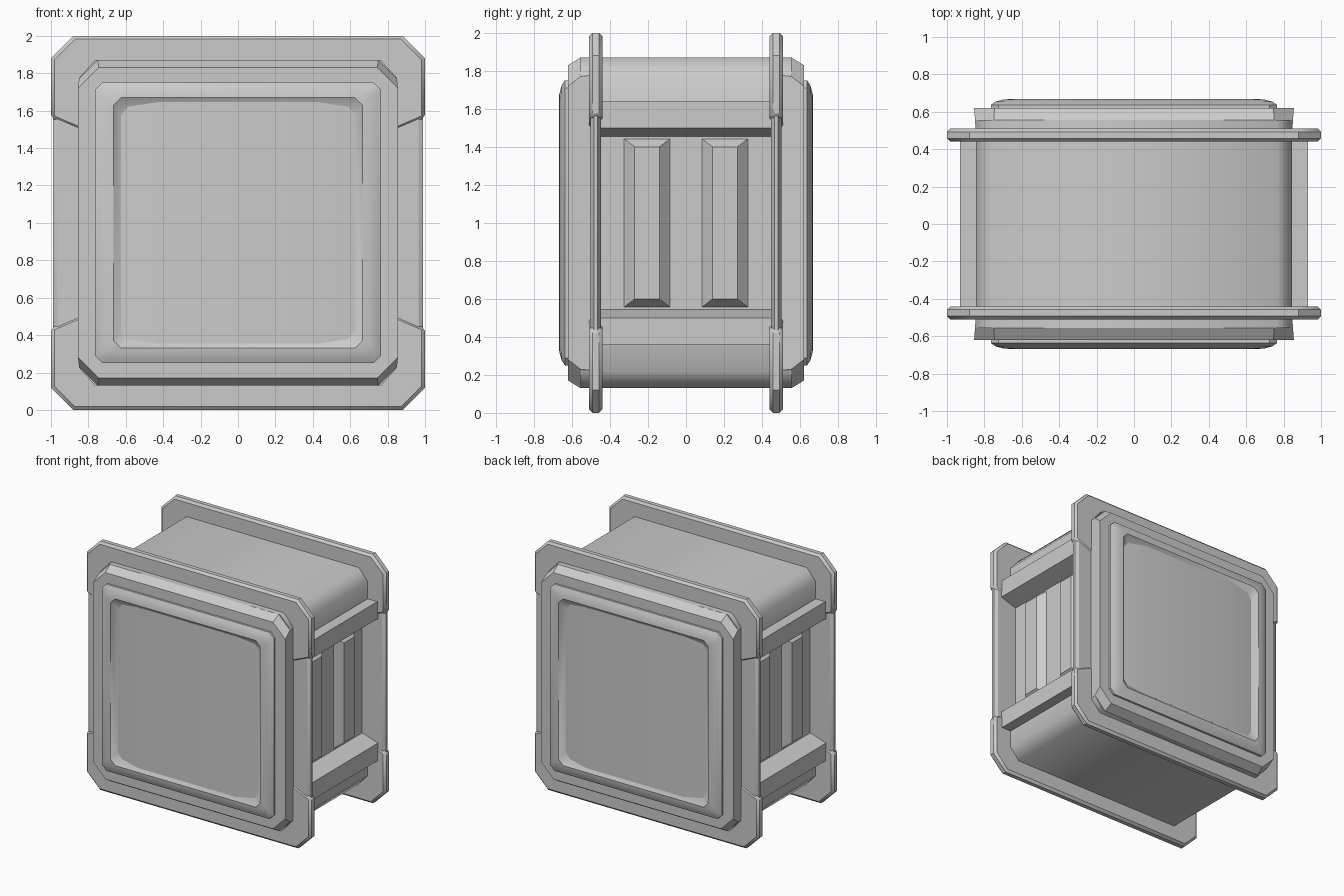
import bpy, bmesh, math

cube = bpy.data.objects.get("Cube")
if cube:
    bpy.data.objects.remove(cube, do_unlink=True)

MID = 1.0  # height of the centre

grey = bpy.data.materials.new("light_grey")
grey.use_nodes = True
grey.diffuse_color = (0.6, 0.6, 0.6, 1)
grey.node_tree.nodes["Principled BSDF"].inputs["Base Color"].default_value = (0.6, 0.6, 0.6, 1)


def loft(name, loops, smooth=25, bevel=0):
    """Skin a series of equal-length loops and cap both ends."""
    bm = bmesh.new()
    rings = [[bm.verts.new(p) for p in loop] for loop in loops]
    n = len(rings[0])
    for a, b in zip(rings, rings[1:]):
        for i in range(n):
            j = (i + 1) % n
            bm.faces.new((a[i], a[j], b[j], b[i]))
    bm.faces.new(rings[0])
    bm.faces.new(rings[-1])
    bmesh.ops.recalc_face_normals(bm, faces=bm.faces)
    mesh = bpy.data.meshes.new(name)
    bm.to_mesh(mesh)
    bm.free()
    mesh.materials.append(grey)
    ob = bpy.data.objects.new(name, mesh)
    bpy.context.collection.objects.link(ob)
    if bevel:
        mod = ob.modifiers.new("edge_bevel", "BEVEL")
        mod.width = bevel
        mod.segments = 1
        mod.limit_method = "ANGLE"
        mod.angle_limit = math.radians(60)
    bpy.ops.object.select_all(action="DESELECT")
    bpy.context.view_layer.objects.active = ob
    ob.select_set(True)
    bpy.ops.object.shade_smooth_by_angle(angle=math.radians(smooth))
    return ob


def octagon(hx, hz, cut, y):
    """Rectangle with cut corners, in the plane at depth y."""
    half = [(hx, -hz + cut), (hx, hz - cut), (hx - cut, hz), (cut - hx, hz)]
    pts = half + [(-x, -z) for x, z in half]
    return [(x, y, MID + z) for x, z in pts]


def prism(name, outline, y0, y1, **kw):
    return loft(name, [[(x, y, z) for x, z in outline] for y in (y0, y1)], **kw)


# Main shell, with a sloped recess along each side
half = [(0.765, -0.87), (0.845, -0.78), (0.845, -0.5), (0.79, -0.455)]
half += [(x, -z) for x, z in reversed(half)]
section = half + [(-x, -z) for x, z in half]
prism("shell", [(x, MID + z) for x, z in section], -0.555, 0.555, smooth=50)

for side, end in ((-1, "front"), (1, "back")):
    # Rim closing the shell
    loft(end + "_rim", [octagon(0.845, 0.87, 0.09, side * 0.47),
                        octagon(0.85, 0.87, 0.1, side * 0.555),
                        octagon(0.855, 0.83, 0.11, side * 0.62)], smooth=20)

    # Rounded door frame with a shallow recess
    frame = [(0.765, 0.75, 0.6), (0.765, 0.75, 0.637), (0.74, 0.725, 0.654),
             (0.70, 0.685, 0.665), (0.665, 0.67, 0.668), (0.625, 0.615, 0.628)]
    loft(end + "_door_frame",
         [octagon(hx, hz, 0.04, side * y) for hx, hz, y in frame], smooth=35)

    # Raised centre panel with sloping sides
    loft(end + "_door_panel",
         [[(x, side * y, z) for x, y in ((-0.63, 0.61), (-0.63, 0.628), (-0.43, 0.65),
                                        (0.43, 0.65), (0.63, 0.628), (0.63, 0.61))]
          for z in (MID - 0.645, MID + 0.645)], smooth=20)

    # Thin flange and the thicker caps over its top and bottom
    y = side * 0.475
    loft(end + "_flange", [octagon(0.965, 0.96, 0.11, y - 0.027),
                           octagon(0.99, 0.98, 0.11, y - 0.01),
                           octagon(0.99, 0.98, 0.11, y + 0.01),
                           octagon(0.965, 0.96, 0.11, y + 0.027)])
    cap = [(0.8, 0.48), (0.86, 0.5), (1, 0.56), (1, 0.88), (0.88, 1)]
    cap += [(-x, z) for x, z in reversed(cap)]
    for up, level in ((1, "upper"), (-1, "lower")):
        prism(f"{end}_{level}_flange_cap", [(x, MID + up * z) for x, z in cap],
              y - 0.035, y + 0.035, bevel=0.018)

for side, label in ((1, "left"), (-1, "right")):
    # Side rails above and below the recess
    for up, level in ((1, "upper"), (-1, "lower")):
        rail = [(0.79, 0.455), (0.93, 0.5), (0.93, 0.64), (0.79, 0.64)]
        prism(f"{label}_{level}_rail", [(side * x, MID + up * z) for x, z in rail],
              -0.47, 0.47)

    # Raised ribs in the side recess
    for yc, place in ((-0.205, "front"), (0.205, "rear")):
        loops = []
        for x, hy, hz in ((0.78, 0.13, 0.45), (0.845, 0.065, 0.4)):
            loops.append([(side * x, yc + a * hy, MID + b * hz)
                          for a, b in ((-1, -1), (1, -1), (1, 1), (-1, 1))])
        loft(f"{label}_{place}_rib", loops)
